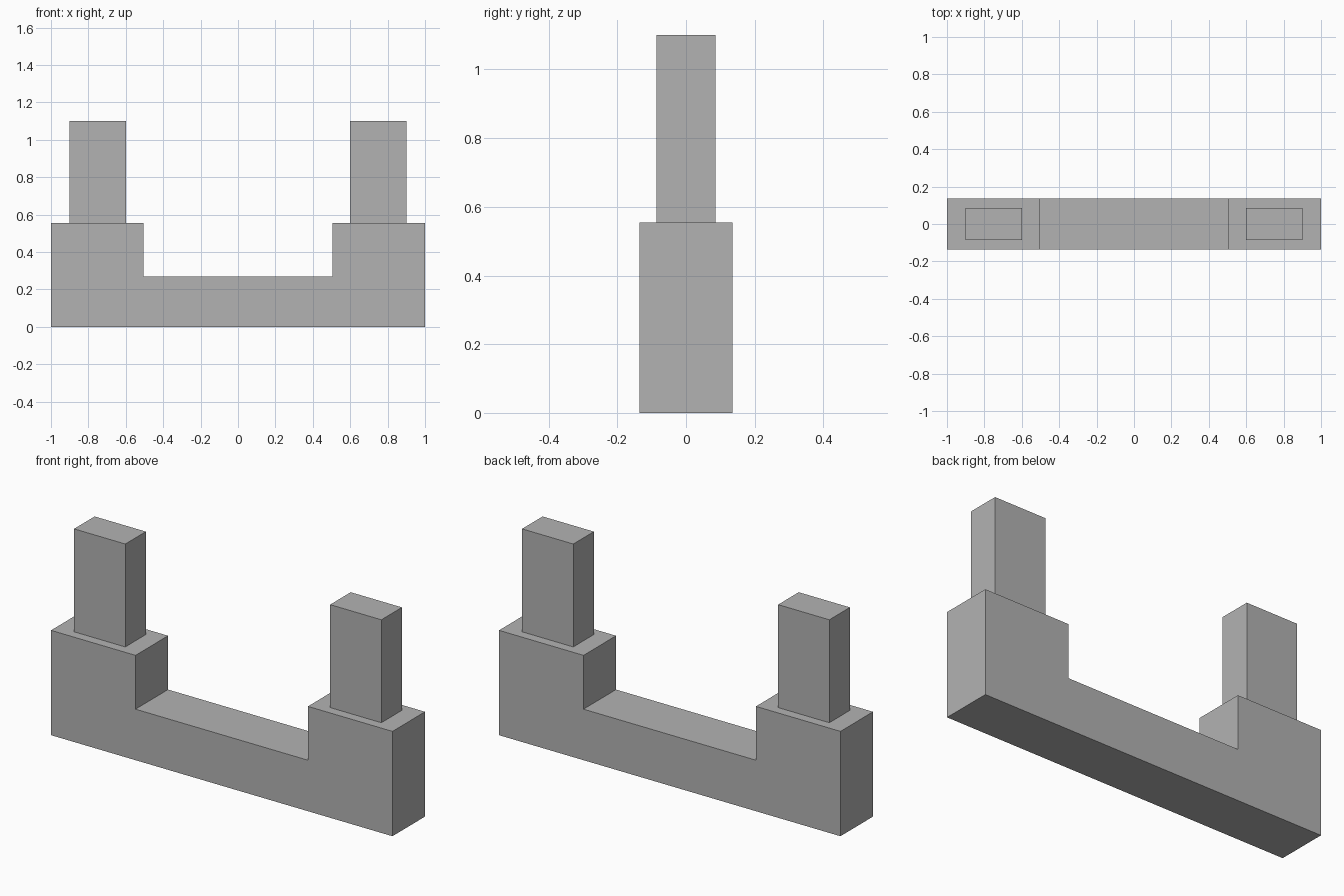
import bpy
import bmesh

cube = bpy.data.objects.get("Cube")
if cube:
    bpy.data.objects.remove(cube, do_unlink=True)

# Single matte grey
grey = bpy.data.materials.new("plain grey")
grey.use_nodes = True
colour = (0.45, 0.45, 0.45, 1)
grey.diffuse_color = colour
grey.node_tree.nodes["Principled BSDF"].inputs["Base Color"].default_value = colour


def extrude_profile(name, profile, half_depth):
    """Extrude an (x, z) outline evenly to the front and back."""
    bm = bmesh.new()
    face = bm.faces.new([bm.verts.new((x, -half_depth, z)) for x, z in profile])
    result = bmesh.ops.extrude_face_region(bm, geom=[face])
    moved = [v for v in result["geom"] if isinstance(v, bmesh.types.BMVert)]
    bmesh.ops.translate(bm, verts=moved, vec=(0, 2 * half_depth, 0))
    bmesh.ops.recalc_face_normals(bm, faces=bm.faces)
    mesh = bpy.data.meshes.new(name)
    bm.to_mesh(mesh)
    bm.free()
    mesh.materials.append(grey)
    obj = bpy.data.objects.new(name, mesh)
    bpy.context.collection.objects.link(obj)
    return obj


BAR_TOP, BLOCK_TOP, POST_TOP = 0.27, 0.555, 1.1

# U-shaped base: low bar with a raised block at each end
half = [(1, 0), (1, BLOCK_TOP), (0.505, BLOCK_TOP), (0.505, BAR_TOP)]
extrude_profile("base", half + [(-x, z) for x, z in reversed(half)], 0.136)

# Narrower post standing on each block
for side, sign in (("left", 1), ("right", -1)):
    inner, outer = 0.6 * sign, 0.9 * sign
    extrude_profile(side + "_post", [(inner, BLOCK_TOP), (outer, BLOCK_TOP),
                                     (outer, POST_TOP), (inner, POST_TOP)], 0.086)
